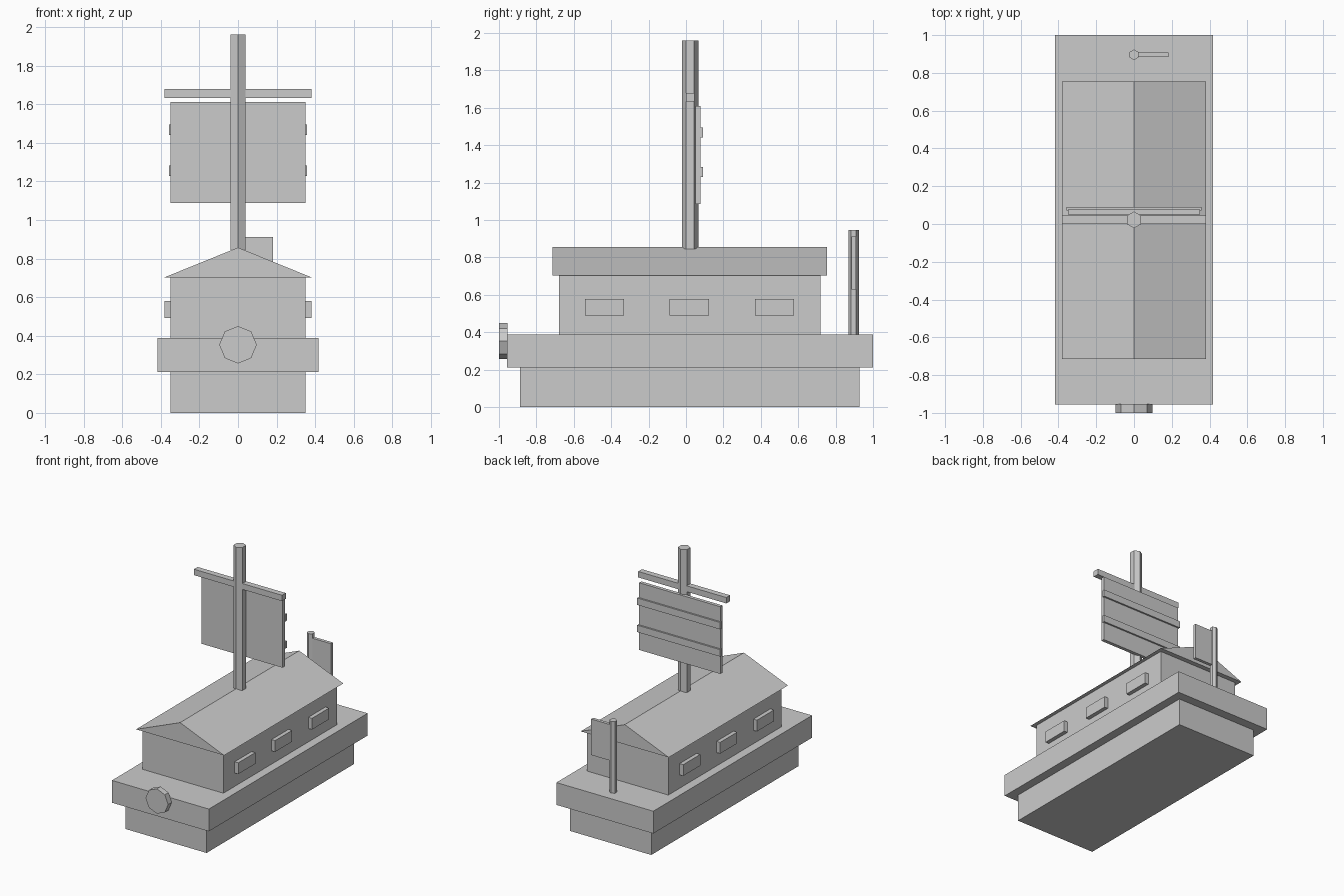
import bpy, bmesh
from math import pi
from mathutils import Matrix

if "Cube" in bpy.data.objects:
    bpy.data.objects.remove(bpy.data.objects["Cube"])


def finish(name, bm):
    bmesh.ops.recalc_face_normals(bm, faces=bm.faces)
    mesh = bpy.data.meshes.new(name)
    bm.to_mesh(mesh)
    bm.free()
    obj = bpy.data.objects.new(name, mesh)
    bpy.context.collection.objects.link(obj)
    return obj


def box(name, x, y, z):
    """Box from (min, max) ranges."""
    bm = bmesh.new()
    size = [r[1] - r[0] for r in (x, y, z)]
    mid = [(r[1] + r[0]) / 2 for r in (x, y, z)]
    bmesh.ops.create_cube(bm, size=1, matrix=Matrix.Translation(mid) @ Matrix.Diagonal((*size, 1)))
    return finish(name, bm)


def rod(name, sides, radius, depth, centre, rotation):
    bm = bmesh.new()
    bmesh.ops.create_cone(bm, cap_ends=True, segments=sides, radius1=radius, radius2=radius,
                          depth=depth, matrix=Matrix.Translation(centre) @ rotation)
    return finish(name, bm)


def pole(name, radius, y, z0, z1):
    """Upright hexagonal pole with corners facing front and back."""
    obj = rod(name, 6, radius, z1 - z0, (0, y, (z0 + z1) / 2), Matrix.Identity(4))
    # make sure a corner points along y
    if max(abs(v.co.x) for v in obj.data.vertices) > radius * 0.95:
        c = Matrix.Translation((0, y, 0))
        obj.data.transform(c @ Matrix.Rotation(pi / 6, 4, 'Z') @ c.inverted())
    return obj


# Hull and deck
box("lower_hull", (-0.35, 0.35), (-0.887, 0.928), (0, 0.213))
box("upper_hull", (-0.418, 0.418), (-0.956, 1.0), (0.213, 0.387))

# Cabin with gabled roof
box("cabin", (-0.35, 0.35), (-0.68, 0.718), (0.387, 0.703))
bm = bmesh.new()
gable = bm.faces.new([bm.verts.new((x, -0.714, z)) for x, z in ((-0.38, 0.703), (0.38, 0.703), (0, 0.857))])
ext = bmesh.ops.extrude_face_region(bm, geom=[gable], use_keep_orig=True)
bmesh.ops.translate(bm, vec=(0, 1.469, 0), verts=[g for g in ext["geom"] if isinstance(g, bmesh.types.BMVert)])
finish("roof", bm)

# Windows on both sides
for side, label in ((1, "right"), (-1, "left")):
    for i, y in enumerate((-0.436, 0.018, 0.473)):
        box(f"window_{label}_{i + 1}", sorted((side * 0.34, side * 0.381)), (y - 0.105, y + 0.105), (0.491, 0.579))

# Round bow ornament
rod("bow_disc", 8, 0.097, 0.046, (0, -0.977, 0.353), Matrix.Rotation(pi / 2, 4, 'X'))

# Mast, yard, sail and battens
pole("mast", 0.044, 0.022, 0.845, 1.96)
box("yard", (-0.38, 0.38), (0.0, 0.046), (1.633, 1.679))
box("sail", (-0.35, 0.35), (0.05, 0.077), (1.087, 1.611))
for i, z in enumerate((1.256, 1.468)):
    box(f"sail_batten_{i + 1}", (-0.358, 0.358), (0.071, 0.09), (z - 0.027, z + 0.027))

# Stern flag
pole("flag_pole", 0.028, 0.896, 0.38, 0.946)
box("flag", (0.02, 0.182), (0.884, 0.909), (0.63, 0.911))
